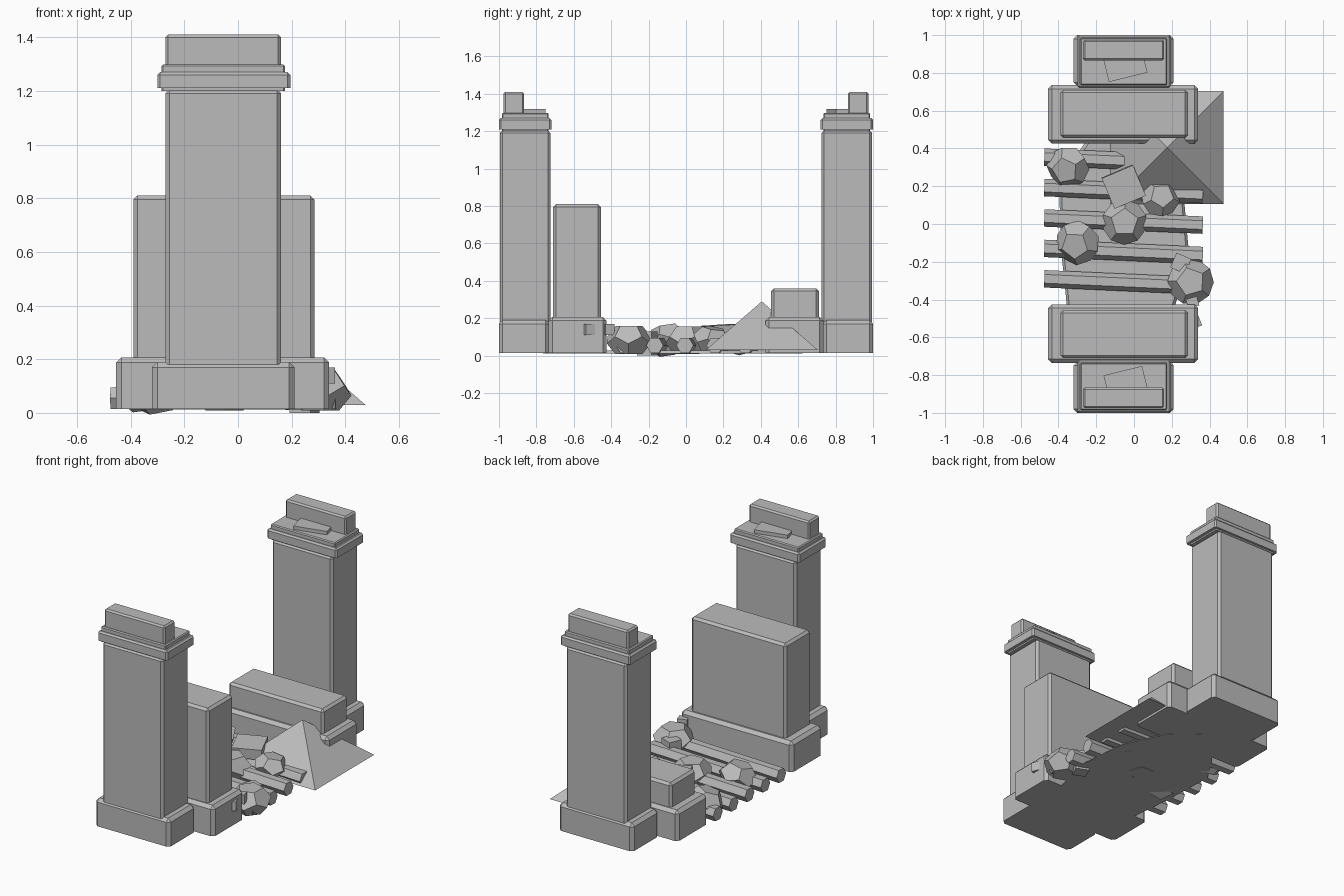
import bpy, bmesh, math, random
from mathutils import Matrix, Vector

random.seed(4)
old = bpy.data.objects.get("Cube")
if old:
    bpy.data.objects.remove(old, do_unlink=True)

stone = bpy.data.materials.new("grey stone")
stone.use_nodes = True
grey = (0.5, 0.5, 0.5, 1)
stone.diffuse_color = grey
stone.node_tree.nodes["Principled BSDF"].inputs["Base Color"].default_value = grey


def finish(name, bm):
    bmesh.ops.recalc_face_normals(bm, faces=bm.faces)
    mesh = bpy.data.meshes.new(name)
    bm.to_mesh(mesh)
    bm.free()
    mesh.materials.append(stone)
    obj = bpy.data.objects.new(name, mesh)
    bpy.context.collection.objects.link(obj)
    return obj


def block(name, x, y, z, bevel=0.0, turn=(0, 0, 0)):
    """Box from (min, max) ranges, chamfered everywhere but the underside."""
    low = Vector((x[0], min(y), z[0]))
    high = Vector((x[1], max(y), z[1]))
    bm = bmesh.new()
    bmesh.ops.create_cube(bm, size=1)
    bmesh.ops.scale(bm, vec=high - low, verts=bm.verts)
    if bevel:
        edges = [e for e in bm.edges if any(v.co.z > 0 for v in e.verts)]
        bmesh.ops.bevel(bm, geom=edges, offset=bevel, segments=1,
                        profile=0.5, affect='EDGES')
    obj = finish(name, bm)
    obj.location = (low + high) / 2
    obj.rotation_euler = turn
    return obj


def rock(name, x, y, z, radius, spin, tilt=0.0):
    """Squashed twelve-sided boulder built from four rings of five points."""
    bm = bmesh.new()
    for r, h, shift in ((0.61, 0.6, 0), (0.98, 0.15, 0),
                        (0.98, -0.15, 0.5), (0.61, -0.6, 0.5)):
        for i in range(5):
            a = math.tau * (i + shift) / 5 + spin
            bm.verts.new((r * radius * math.cos(a), r * radius * math.sin(a), h * radius))
    bmesh.ops.convex_hull(bm, input=bm.verts)
    bmesh.ops.dissolve_limit(bm, angle_limit=0.03, verts=bm.verts, edges=bm.edges)
    obj = finish(name, bm)
    obj.location = (x, y, z)
    obj.rotation_euler = (tilt, -tilt, 0)


# Two matching gate pillars
for side, label in ((-1, "front"), (1, "back")):
    def span(a, b):
        return (side * a, side * b)
    block(label + "_pillar_base", (-0.32, 0.21), span(0.73, 1), (0.015, 0.19), 0.02)
    block(label + "_pillar_shaft", (-0.27, 0.16), span(0.725, 0.995), (0.18, 1.205), 0.014)
    block(label + "_pillar_cap", (-0.3, 0.195), span(0.72, 1), (1.21, 1.27), 0.01)
    block(label + "_cap_step", (-0.285, 0.175), span(0.735, 0.985), (1.2, 1.298), 0.006)
    block(label + "_pillar_crown", (-0.27, 0.16), span(0.865, 0.975), (1.29, 1.41), 0.01)
    block(label + "_loose_slab", (-0.15, 0.06), span(0.775, 0.895), (1.295, 1.32),
          turn=(0, 0, 0.24))
    # Wall stubs: tall at the front, broken low at the back
    top = 0.81 if side < 0 else 0.36
    block(label + "_wall_base", (-0.455, 0.34), span(0.425, 0.735), (0.015, 0.207), 0.02)
    block(label + "_wall", (-0.39, 0.285), span(0.455, 0.71), (0.2, top), 0.015)

# Collapsed logs lying across the gap
for i in range(5):
    bm = bmesh.new()
    bmesh.ops.create_cone(bm, cap_ends=True, segments=6, radius1=0.046,
                          radius2=0.046, depth=0.84)
    # Lay the log along x with a flat side up
    turn = Matrix.Rotation(math.pi / 2, 3, 'Y')
    bmesh.ops.rotate(bm, matrix=turn, verts=bm.verts)
    if max(v.co.z for v in bm.verts) > 0.043:
        bmesh.ops.rotate(bm, matrix=Matrix.Rotation(math.pi / 6, 3, 'X'), verts=bm.verts)
    log = finish("fallen_log_%d" % (i + 1), bm)
    log.location = (-0.055, 0.335 - 0.161 * i, 0.055)
    log.rotation_euler.z = -0.045

# Ragged rubble sheet under the logs
bm = bmesh.new()
bmesh.ops.create_cone(bm, cap_ends=True, segments=11, radius1=1, radius2=0.96, depth=0.016)
for v in bm.verts:
    a = math.atan2(v.co.y, v.co.x)
    wobble = 1 + 0.07 * math.sin(5 * a + 1)
    v.co.x *= 0.35 * wobble
    v.co.y *= 0.68 * wobble
sheet = finish("rubble_ground", bm)
sheet.location = (-0.06, -0.08, 0.02)

# Boulders
rock("boulder_1", -0.35, 0.3, 0.09, 0.115, 0.5, 0.25)
rock("boulder_2", 0.14, 0.14, 0.085, 0.105, 1.0, -0.15)
rock("boulder_3", -0.05, 0.01, 0.083, 0.122, 0.3)
rock("boulder_4", -0.3, -0.1, 0.083, 0.12, 0.9, 0.2)
rock("boulder_5", 0.3, -0.305, 0.083, 0.125, 0.6)

# Broken slab and chips
block("broken_slab", (-0.145, 0.035), (0.11, 0.285), (0.1, 0.165), turn=(0.06, 0, 0.4))
block("chip_1", (0.205, 0.29), (-0.25, -0.165), (0, 0.13), turn=(0, 0, -0.4))
block("chip_2", (0.29, 0.35), (-0.55, -0.48), (0.11, 0.17), turn=(0, 0, 0.4))
block("chip_3", (0.28, 0.34), (-0.44, -0.39), (0.11, 0.17), turn=(0, 0, 0.3))

# Pyramid-shaped debris heap
bm = bmesh.new()
bmesh.ops.create_cone(bm, cap_ends=True, segments=4, radius1=0.3 * math.sqrt(2),
                      radius2=0, depth=0.26)
bmesh.ops.rotate(bm, matrix=Matrix.Rotation(math.pi / 4, 3, 'Z'), verts=bm.verts)
if max(abs(v.co.x) for v in bm.verts) > 0.35:
    bmesh.ops.rotate(bm, matrix=Matrix.Rotation(math.pi / 4, 3, 'Z'), verts=bm.verts)
heap = finish("debris_heap", bm)
heap.location = (0.175, 0.405, 0.16)
